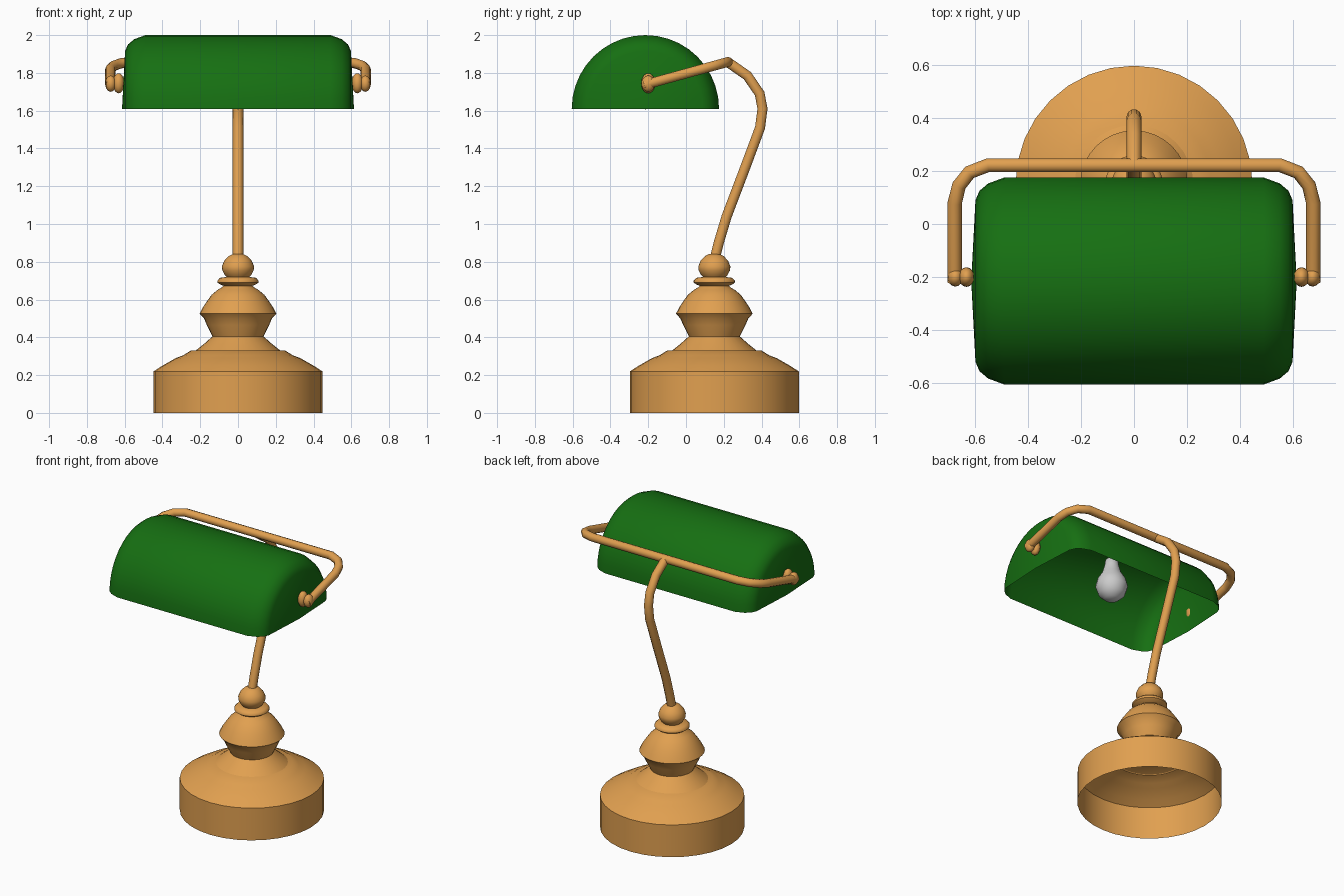
import bpy, bmesh, math
from mathutils import Vector, Matrix

if "Cube" in bpy.data.objects:
    bpy.data.objects.remove(bpy.data.objects["Cube"])


def material(name, rgb):
    m = bpy.data.materials.new(name)
    m.diffuse_color = (*rgb, 1)
    m.use_nodes = True
    m.node_tree.nodes["Principled BSDF"].inputs["Base Color"].default_value = m.diffuse_color
    return m


BRASS = material("brass", (0.75, 0.35, 0.08))
GREEN = material("green_glass", (0.008, 0.16, 0.006))


def add_object(name, mesh, mat, angle):
    mesh.shade_smooth()
    mesh.set_sharp_from_angle(angle=math.radians(angle))
    if mat:
        mesh.materials.append(mat)
    obj = bpy.data.objects.new(name, mesh)
    bpy.context.collection.objects.link(obj)
    return obj


def lathe(name, points, center, axis, mat=None, sweep=2 * math.pi, steps=32, angle=45):
    """Spin a polyline of 3D points about an axis through center."""
    bm = bmesh.new()
    verts = [bm.verts.new(p) for p in points]
    edges = [bm.edges.new(pair) for pair in zip(verts, verts[1:])]
    bmesh.ops.spin(bm, geom=verts + edges, cent=center, axis=axis,
                   angle=sweep, steps=steps)
    bmesh.ops.remove_doubles(bm, verts=bm.verts, dist=1e-4)
    bmesh.ops.recalc_face_normals(bm, faces=bm.faces)
    mesh = bpy.data.meshes.new(name)
    bm.to_mesh(mesh)
    bm.free()
    return add_object(name, mesh, mat, angle)


def turned(name, profile, y, mat=None, steps=32, angle=45):
    """Vertical turned part from (radius, z) pairs."""
    return lathe(name, [(r, y, z) for r, z in profile], (0, y, 0), (0, 0, 1),
                 mat, steps=steps, angle=angle)


def tube(name, path, radius, mat):
    curve = bpy.data.curves.new(name + "_path", "CURVE")
    curve.dimensions = "3D"
    curve.bevel_depth = radius
    curve.bevel_resolution = 3
    curve.use_fill_caps = True
    spline = curve.splines.new("POLY")
    spline.points.add(len(path) - 1)
    for point, co in zip(spline.points, path):
        point.co = (*co, 1)
    temp = bpy.data.objects.new(name + "_temp", curve)
    mesh = bpy.data.meshes.new_from_object(temp)
    bpy.data.objects.remove(temp)
    return add_object(name, mesh, mat, 50)


def ellipsoid(name, center, scale, mat):
    bm = bmesh.new()
    matrix = Matrix.Translation(center) @ Matrix.Diagonal((*scale, 1))
    bmesh.ops.create_uvsphere(bm, u_segments=16, v_segments=10, radius=1, matrix=matrix)
    mesh = bpy.data.meshes.new(name)
    bm.to_mesh(mesh)
    bm.free()
    return add_object(name, mesh, mat, 60)


# Hollow foot, open underneath
BASE_Y = 0.15
turned("base", [(0.447, 0), (0.447, 0.22), (0.40, 0.25), (0.33, 0.29), (0.29, 0.305),
                (0.25, 0.33), (0, 0.332)], BASE_Y, BRASS)

# Turned stem, collar and ball
turned("stem", [(0.23, 0.325), (0.18, 0.365), (0.135, 0.405), (0.165, 0.465), (0.18, 0.50),
                (0.203, 0.525), (0.185, 0.56), (0.165, 0.59), (0.14, 0.625), (0.11, 0.65),
                (0.085, 0.665), (0.07, 0.68)], BASE_Y, BRASS)
turned("collar", [(0.07, 0.67), (0.095, 0.68), (0.109, 0.69), (0.109, 0.70), (0.095, 0.715),
                  (0.055, 0.72)], BASE_Y, BRASS)
turned("stem_ball", [(0.05, 0.71), (0.07, 0.73), (0.083, 0.755), (0.085, 0.775),
                     (0.073, 0.805), (0.05, 0.83), (0.03, 0.84), (0, 0.842)], BASE_Y, BRASS)

# Curved upright
tube("upright", [(0, y, z) for y, z in
                 [(0.153, 0.82), (0.173, 0.90), (0.215, 1.04), (0.31, 1.29), (0.392, 1.51),
                  (0.405, 1.61), (0.39, 1.69), (0.325, 1.785), (0.22, 1.858)]], 0.028, BRASS)

# Yoke sloping forward to both ends of the shade
side = [(0.55, 0.222), (0.62, 0.195), (0.66, 0.145), (0.676, 0.08), (0.676, -0.22)]
half = [(x, y, 1.858 + (y - 0.222) * 0.275) for x, y in side]
tube("yoke", [(-x, y, z) for x, y, z in reversed(half)] + half, 0.027, BRASS)

# Pivot knobs
for s, label in ((-1, "left"), (1, "right")):
    ellipsoid("inner_knob_" + label, (s * 0.632, -0.2, 1.745), (0.03, 0.037, 0.053), BRASS)
    ellipsoid("outer_knob_" + label, (s * 0.674, -0.2, 1.743), (0.029, 0.036, 0.043), BRASS)

# Half-barrel shade with rounded ends, open underneath
SHADE_Y, SHADE_Z = -0.215, 1.61
end = [(0.49, 0.39), (0.55, 0.368), (0.583, 0.34), (0.598, 0.305), (0.614, 0)]
profile = [(-x, r) for x, r in reversed(end)] + end
lathe("shade", [(x, SHADE_Y + r, SHADE_Z) for x, r in profile], (0, SHADE_Y, SHADE_Z),
      (1, 0, 0), GREEN, sweep=math.pi, steps=20, angle=65)

# Pear-shaped bulb
turned("bulb", [(0, 1.607), (0.045, 1.617), (0.082, 1.65), (0.1, 1.705), (0.088, 1.755),
                (0.06, 1.80), (0.045, 1.85), (0.04, 1.89), (0.025, 1.905), (0, 1.908)],
       SHADE_Y, steps=24, angle=70)
